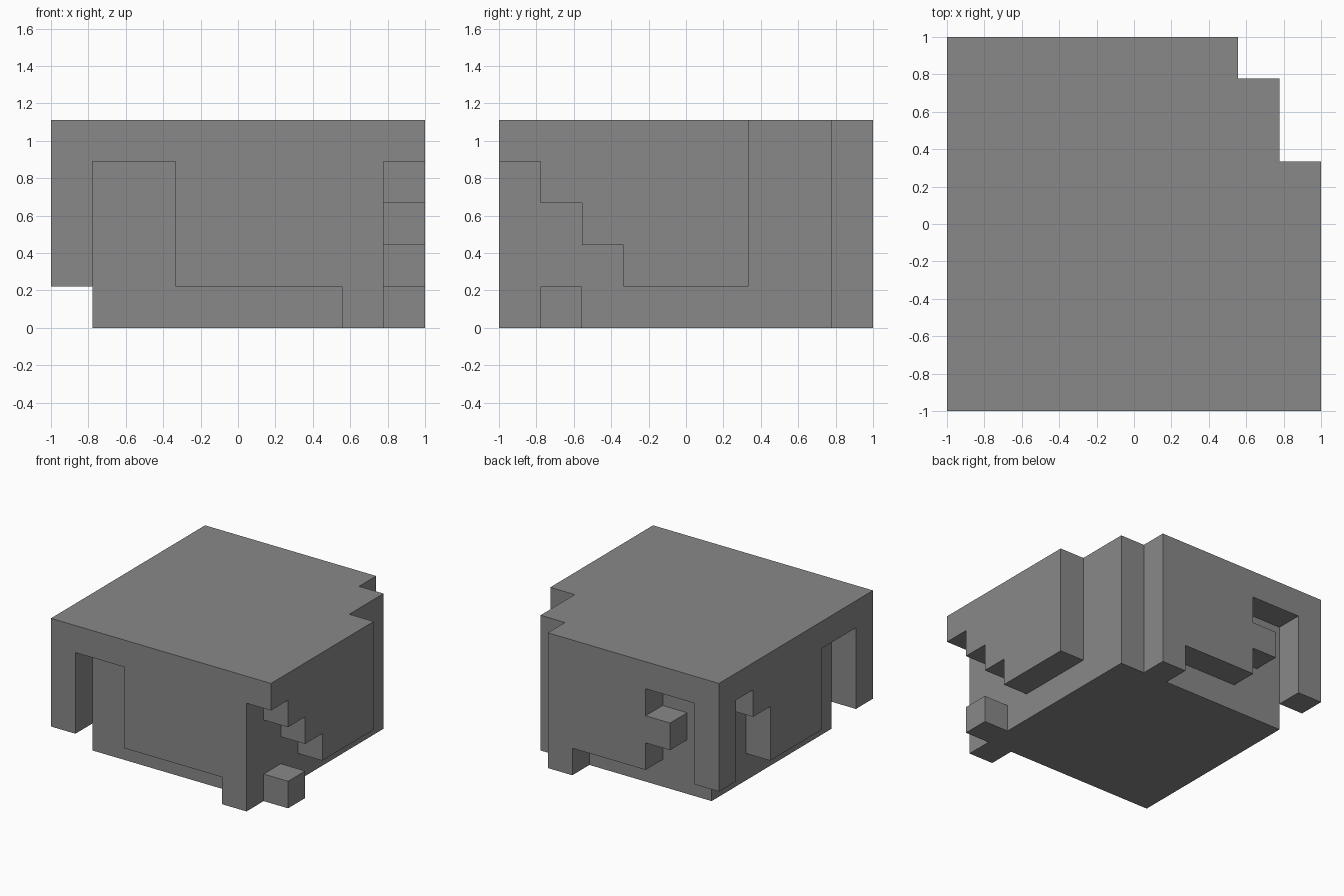
import bpy, bmesh
from math import radians
from mathutils import Vector

cube = bpy.data.objects.get("Cube")
if cube:
    bpy.data.objects.remove(cube, do_unlink=True)

UNIT = 2 / 9                      # size of one grid cell
OFFSET = Vector((-1, -1, 0))
TOP = 4                           # highest cell layer

grey = bpy.data.materials.new("mid grey")
grey.use_nodes = True
grey.diffuse_color = (0.25, 0.25, 0.25, 1)
grey.node_tree.nodes["Principled BSDF"].inputs["Base Color"].default_value = grey.diffuse_color

cells = set()


def fill(xs, ys, zs):
    """Fill a box of cells, given inclusive (first, last) spans."""
    span = lambda s: range(s[0], s[1] + 1)
    cells.update((x, y, z) for x in span(xs) for y in span(ys) for z in span(zs))


# Central body
fill((1, 7), (1, 7), (0, TOP))

# Outer cladding: each entry is (first, last, lowest layer), hanging from the top
front = [(0, 0, 1), (1, 2, 4), (3, 6, 1), (7, 7, 0), (8, 8, 4)]
back = [(0, 0, 1), (1, 2, 4), (3, 5, 1), (6, 6, 0)]
left_end = [(1, 2, 4), (3, 5, 1), (6, 6, 3), (7, 7, 4)]
right_end = [(1, 1, 3), (2, 2, 2), (3, 5, 1)]
for a, b, low in front:
    fill((a, b), (0, 0), (low, TOP))
for a, b, low in back:
    fill((a, b), (8, 8), (low, TOP))
for a, b, low in left_end:
    fill((0, 0), (a, b), (low, TOP))
for a, b, low in right_end:
    fill((8, 8), (a, b), (low, TOP))

# Single studs on the back wall and at the foot of the side wall
fill((2, 2), (8, 8), (2, 2))
fill((8, 8), (1, 1), (0, 0))

# Skin the exposed cell sides, then merge them into large flat faces
bm = bmesh.new()
for cell in sorted(cells):
    for axis in range(3):
        for sign in (-1, 1):
            normal = Vector((0, 0, 0))
            normal[axis] = sign
            base = Vector(cell)
            if tuple(int(c) for c in base + normal) in cells:
                continue
            u, v = Vector((0, 0, 0)), Vector((0, 0, 0))
            u[(axis + 1) % 3] = v[(axis + 2) % 3] = 1
            if sign > 0:
                base += normal
            else:
                u, v = v, u
            corners = (base, base + u, base + u + v, base + v)
            bm.faces.new([bm.verts.new(c * UNIT + OFFSET) for c in corners])
bmesh.ops.remove_doubles(bm, verts=bm.verts, dist=0.001)
bmesh.ops.dissolve_limit(bm, angle_limit=radians(1), verts=bm.verts, edges=bm.edges)

mesh = bpy.data.meshes.new("stepped_block")
bm.to_mesh(mesh)
bm.free()
mesh.materials.append(grey)
block = bpy.data.objects.new("stepped_block", mesh)
bpy.context.collection.objects.link(block)
